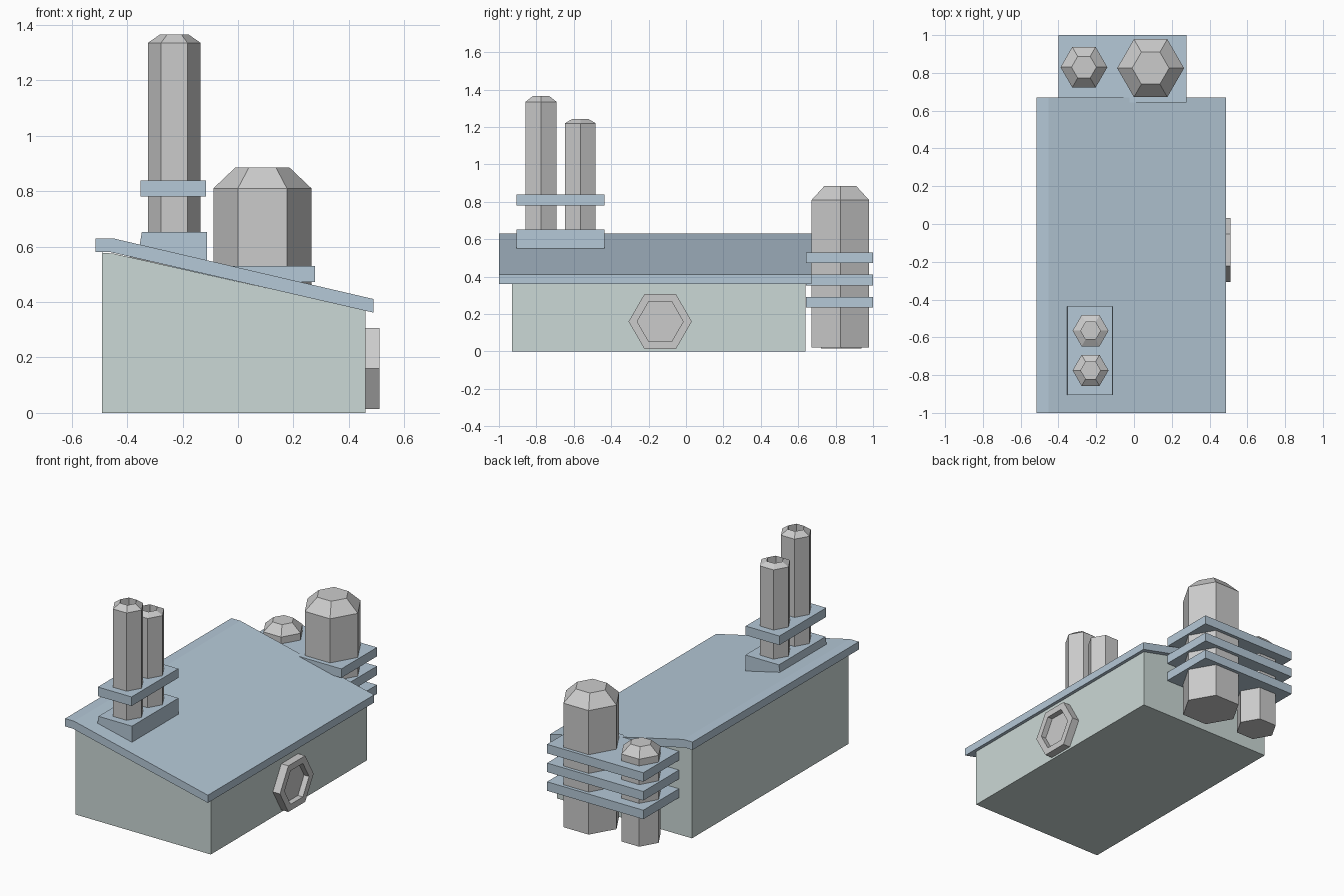
import bpy
from math import cos, sin, pi
from mathutils import Matrix

if "Cube" in bpy.data.objects:
    bpy.data.objects.remove(bpy.data.objects["Cube"])


def material(name, color):
    m = bpy.data.materials.new(name)
    m.diffuse_color = (*color, 1)
    m.use_nodes = True
    m.node_tree.nodes["Principled BSDF"].inputs["Base Color"].default_value = m.diffuse_color
    return m


WALL = material("wall_green", (0.60, 0.69, 0.67))
BLUE = material("roof_blue", (0.46, 0.58, 0.68))


def make(name, verts, faces, mat=None):
    me = bpy.data.meshes.new(name)
    me.from_pydata(verts, [], faces)
    if mat:
        me.materials.append(mat)
    ob = bpy.data.objects.new(name, me)
    bpy.context.collection.objects.link(ob)
    return ob


def extrude_y(name, profile, y0, y1, mat):
    """Extrude an (x, z) outline, counter-clockwise seen from the front."""
    n = len(profile)
    verts = [(x, y, z) for y in (y0, y1) for x, z in profile]
    faces = [tuple(range(n)), tuple(range(2 * n - 1, n - 1, -1))]
    faces += [(i, n + i, n + (i + 1) % n, (i + 1) % n) for i in range(n)]
    return make(name, verts, faces, mat)


def plate(name, x0, x1, y0, y1, z0, z1):
    return extrude_y(name, [(x0, z0), (x1, z0), (x1, z1), (x0, z1)], y0, y1, BLUE)


def hex_solid(name, rings, matrix):
    """Six-sided turned solid from (radius, height) rings, start to end."""
    verts = [(r * cos(k * pi / 3), r * sin(k * pi / 3), h)
             for r, h in rings for k in range(6)]
    faces = [tuple(range(5, -1, -1)), tuple(range(len(verts) - 6, len(verts)))]
    for i in range(len(rings) - 1):
        a, b = 6 * i, 6 * i + 6
        faces += [(a + k, a + (k + 1) % 6, b + (k + 1) % 6, b + k) for k in range(6)]
    ob = make(name, verts, faces)
    ob.data.transform(matrix)
    return ob


# Building with sloped roof slab
extrude_y("building_body", [(-0.49, 0), (0.46, 0), (0.46, 0.37), (-0.45, 0.575),
                            (-0.49, 0.578)], -0.93, 0.64, WALL)
extrude_y("roof", [(-0.515, 0.58), (-0.46, 0.58), (0.488, 0.362), (0.488, 0.411),
                   (-0.452, 0.63), (-0.515, 0.63)], -1.0, 0.67, BLUE)

# Chimneys with hollow tops
for name, y, shoulder, top in (("chimney_front", -0.775, 1.335, 1.365),
                               ("chimney_back", -0.565, 1.22, 1.242)):
    hex_solid(name, [(0.095, 0.56), (0.095, shoulder), (0.052, top), (0.052, top - 0.08)],
              Matrix.Translation((-0.23, y, 0)))

# Chimney base wedge and bracket
extrude_y("chimney_base", [(-0.355, 0.603), (-0.112, 0.548), (-0.112, 0.653),
                           (-0.347, 0.653)], -0.905, -0.437, BLUE)
plate("chimney_bracket", -0.352, -0.115, -0.905, -0.435, 0.78, 0.838)

# Rear tanks and their stacked mounting plates
for name, x, y, r, r_top, bottom, shoulder, top in (
        ("large_tank", 0.088, 0.825, 0.177, 0.098, 0.022, 0.81, 0.885),
        ("small_tank", -0.265, 0.83, 0.124, 0.066, 0.017, 0.573, 0.625)):
    hex_solid(name, [(r, bottom), (r, shoulder), (r_top, top)],
              Matrix.Translation((x, y, 0)))
for i in range(3):
    z = 0.235 + 0.119 * i
    plate(f"tank_plate_{i + 1}", -0.40, 0.277, 0.642, 1.0, z, z + 0.057)

# Recessed hexagonal vent on the right wall, axis along +x
axis_x = Matrix(((0, 0, 1, 0), (1, 0, 0, -0.138), (0, 1, 0, 0.16), (0, 0, 0, 1)))
hex_solid("wall_vent", [(0.169, 0.45), (0.169, 0.51), (0.123, 0.51), (0.123, 0.475)], axis_x)
